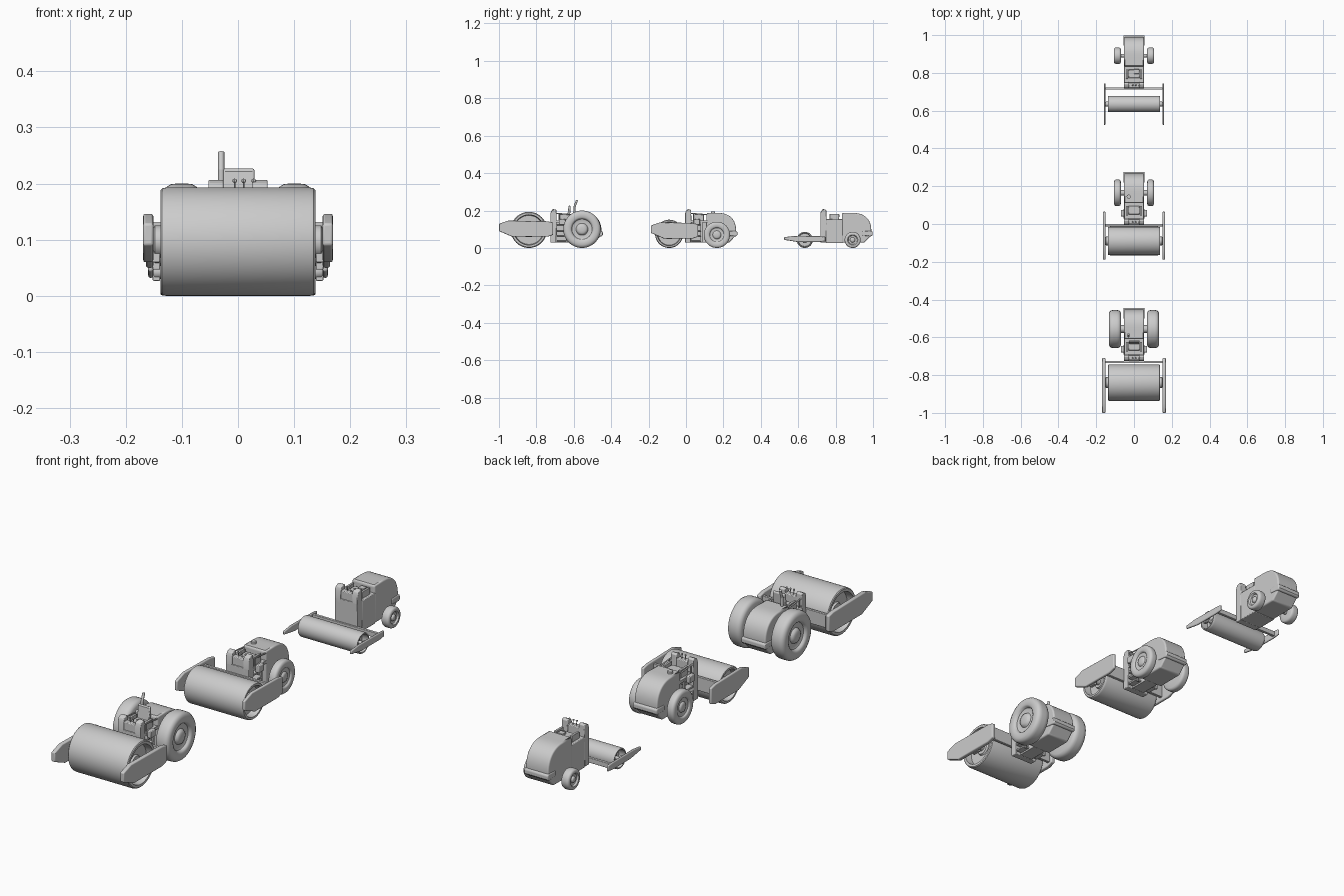
import bpy, math
from mathutils import Vector

if "Cube" in bpy.data.objects:
    bpy.data.objects.remove(bpy.data.objects["Cube"])


def finish(name, verts, faces, bevel=0.0, seg=3):
    me = bpy.data.meshes.new(name)
    me.from_pydata(verts, [], faces)
    ob = bpy.data.objects.new(name, me)
    bpy.context.collection.objects.link(ob)
    bpy.ops.object.select_all(action='DESELECT')
    bpy.context.view_layer.objects.active = ob
    ob.select_set(True)
    bpy.ops.object.mode_set(mode='EDIT')
    bpy.ops.mesh.select_all(action='SELECT')
    bpy.ops.mesh.normals_make_consistent(inside=False)
    bpy.ops.object.mode_set(mode='OBJECT')
    bpy.ops.object.shade_smooth_by_angle(angle=math.radians(35))
    if bevel:
        m = ob.modifiers.new("bevel", 'BEVEL')
        m.width, m.segments = bevel, seg
        m.limit_method, m.angle_limit = 'ANGLE', math.radians(40)
    return ob


def plate(name, prof, x0, x1, bevel=0.0, seg=3):
    """Extrude a (y, z) outline from x0 to x1."""
    n = len(prof)
    verts = [(x, y, z) for x in (x0, x1) for y, z in prof]
    faces = [tuple(range(n)), tuple(range(n, 2 * n))]
    faces += [(i, (i + 1) % n, n + (i + 1) % n, n + i) for i in range(n)]
    return finish(name, verts, faces, bevel, seg)


def box(name, x0, x1, y0, y1, z0, z1, bevel=0.0015):
    return plate(name, [(y0, z0), (y1, z0), (y1, z1), (y0, z1)], x0, x1, bevel, 2)


def lathe(name, prof, y, z, x=0, side=1, seg=56):
    """Spin an (x, radius) profile about the x axis."""
    n = len(prof)
    verts, faces = [], []
    for k in range(seg):
        a = 2 * math.pi * k / seg
        verts += [(x + side * px, y + r * math.cos(a), z + r * math.sin(a)) for px, r in prof]
    for k in range(seg):
        b, c = k * n, (k + 1) % seg * n
        faces += [(b + i, b + i + 1, c + i + 1, c + i) for i in range(n - 1)]
    faces += [tuple(k * n + e for k in range(seg)) for e in (0, n - 1)]
    return finish(name, verts, faces)


def rod(name, a, b, r):
    a, b = Vector(a), Vector(b)
    q = (b - a).to_track_quat('Z', 'Y')
    n = 12
    ring = [q @ Vector((r * math.cos(2 * math.pi * k / n), r * math.sin(2 * math.pi * k / n), 0)) for k in range(n)]
    verts = [tuple(p + v) for p in (a, b) for v in ring]
    faces = [tuple(range(n)), tuple(range(n, 2 * n))]
    faces += [(k, (k + 1) % n, n + (k + 1) % n, n + k) for k in range(n)]
    return finish(name, verts, faces)


def roller(tag, y0, drum, arm, wheel, beam, open_cab):
    dy, dr = drum
    N = lambda part: tag + "_" + part

    # drum with recessed ends and axle
    half = [(0.138, dr * .84), (0.138, dr * .95), (0.135, dr * .985), (0.128, dr)]
    inner = [(0.172 - .02, dr * .16), (0.115, dr * .16), (0.115, dr * .3), (0.108, dr * .34), (0.108, dr * .8)]
    right = inner + half
    lathe(N("drum"), right + [(-x, r) for x, r in reversed(right)], dy, dr)

    # side arms, hubs and drum frame crossbeam
    ya, yb, z0, z1, xo = arm
    h = z1 - z0
    outline = [(ya, z0 + h * .35), (ya + .07, z0), (yb - .03, z0), (yb, z0 + h * .12),
               (yb, z1 - h * .12), (yb - .03, z1 - h * .04), (ya + .05, z1), (ya, z1 - h * .2)]
    for s in (-1, 1):
        plate(N("drum_arm"), outline, s * .151, s * xo, .004)
        lathe(N("drum_hub"), [(.138, dr * .3), (.148, dr * .3), (.153, dr * .22)], dy, dr, 0, s, 32)
        box(N("bearing_block"), s * .139, s * .152, dy - dr * .2, dy + dr * .2, dr * .62, dr * 1.1)
    bz = (z0 + z1) / 2
    box(N("crossbeam"), -.153, .153, beam - .006, beam + .006, bz - h * .33, bz + h * .33)

    # rear wheels
    wy, wr, wx0, wx1 = wheel
    w = wx1 - wx0
    tyre = [(0, wr * .5), (0, wr * .85), (w * .07, wr * .94), (w * .2, wr * .99), (w * .35, wr),
            (w * .65, wr), (w * .8, wr * .99), (w * .93, wr * .94), (w, wr * .84), (w, wr * .64),
            (w * .94, wr * .58), (w * .8, wr * .54), (w * .75, wr * .46), (w * .76, wr * .32),
            (w * .9, wr * .27), (w * .96, wr * .2), (w * .98, wr * .08)]
    for s in (-1, 1):
        lathe(N("wheel"), tyre, y0 + wy, wr, s * wx0, s)
    lathe(N("axle"), [(-wx0 - .01, wr * .2), (wx0 + .01, wr * .2)], y0 + wy, wr, 0, 1, 24)

    # rounded engine hood with bumper
    hood = [(.115, .028), (.115, .183), (.12, .187)]
    for i in range(13):
        t = math.radians(90 - i * 7.5)
        hood.append((.175 + .098 * max(0, math.cos(t)) ** .85, .088 + .099 * max(0, math.sin(t)) ** .85))
    hood += [(.27, .065), (.235, .028)]
    plate(N("hood"), [(y0 + y, z) for y, z in hood], -.053, .053, .013, 5)
    bump = [(.225, .066), (.274, .062), (.28, .07), (.28, .085), (.274, .091), (.225, .089)]
    plate(N("bumper"), [(y0 + y, z) for y, z in bump], -.056, .056, .005)

    # front cowl, chassis, cab floor
    cowl = [(0, .028), (0, .185), (.006, .2), (.022, .207), (.032, .203), (.034, .15), (.03, .028)]
    low = [(y, min(z, .155)) for y, z in [cowl[0], cowl[1], cowl[5], cowl[6]]]
    plate(N("front_panel"), [(y0 + y, z) for y, z in low], -.053, .053, .003)
    for s in (-1, 1):
        plate(N("cowl_post"), [(y0 + y, max(z, .13)) for y, z in cowl[1:6]] + [(y0, .13)], s * .026, s * .053, .003)
    box(N("dashboard"), -.03, .03, y0 + .004, y0 + .03, .14, .187, .003)
    if open_cab:
        box(N("engine_core"), -.03, .03, y0 + .03, y0 + .12, .028, .14)
        box(N("cab_floor"), -.053, .053, y0 + .03, y0 + .12, .135, .148)
        for s in (-1, 1):
            for z in (.035, .062, .089, .116):
                box(N("step"), s * .028, s * .056, y0 + .035, y0 + .085, z, z + .008)
            box(N("step_post"), s * .045, s * .054, y0 + .083, y0 + .093, .028, .14)
            box(N("side_box"), s * .052, s * .07, y0 + .045, y0 + .08, .125, .155, .003)
            rod(N("cab_rail"), (s * .05, y0 + .045, .148), (s * .05, y0 + .045, .185), .003)
            rod(N("cab_rail"), (s * .05, y0 + .03, .185), (s * .05, y0 + .115, .178), .003)
    else:
        box(N("cab_block"), -.053, .053, y0 + .03, y0 + .12, .026, .155, .003)

    # seat, console and levers
    box(N("seat"), -.03, .03, y0 + .055, y0 + .1, .14, .172, .004)
    box(N("armrest"), -.042, -.032, y0 + .05, y0 + .1, .14, .182)
    box(N("armrest"), .032, .042, y0 + .05, y0 + .1, .14, .182)
    for x in (-.006, .01, .028):
        rod(N("lever"), (x, y0 + .02, .18), (x, y0 + .016, .203), .0015)
        lathe(N("lever_knob"), [(-.004, .001), (-.003, .003), (0, .004), (.003, .003), (.004, .001)],
              y0 + .016, .205, x, 1, 12)
    return N


# large roller: wide wheels, tall seat back and exhaust
big = roller("large", -.725, (-.84, .0965), (-1.0, -.71, .06, .146, .169), (.169, .1, .069, .132), -.73, True)
plate(big("seat_back"), [(-.637, .15), (-.622, .15), (-.616, .222), (-.622, .228), (-.628, .222)], -.026, .029, .003)
rod(big("exhaust"), (-.03, -.595, .16), (-.03, -.595, .225), .0055)
rod(big("exhaust_tip"), (-.03, -.595, .222), (-.03, -.583, .256), .0055)

# medium roller: hood cap
mid = roller("medium", -.005, (-.09, .0755), (-.188, .065, .05, .137, .164), (.17, .07, .07, .106), -.006, True)
rod(mid("hood_cap"), (-.028, .145, .18), (-.028, .145, .196), .011)

# small roller: closed cab block, hood vent
small = roller("small", .718, (.635, .043), (.525, .745, .032, .064, .16), (.173, .043, .07, .106), .717, False)
box(small("filler_box"), 0, .026, .795, .82, .165, .18)
